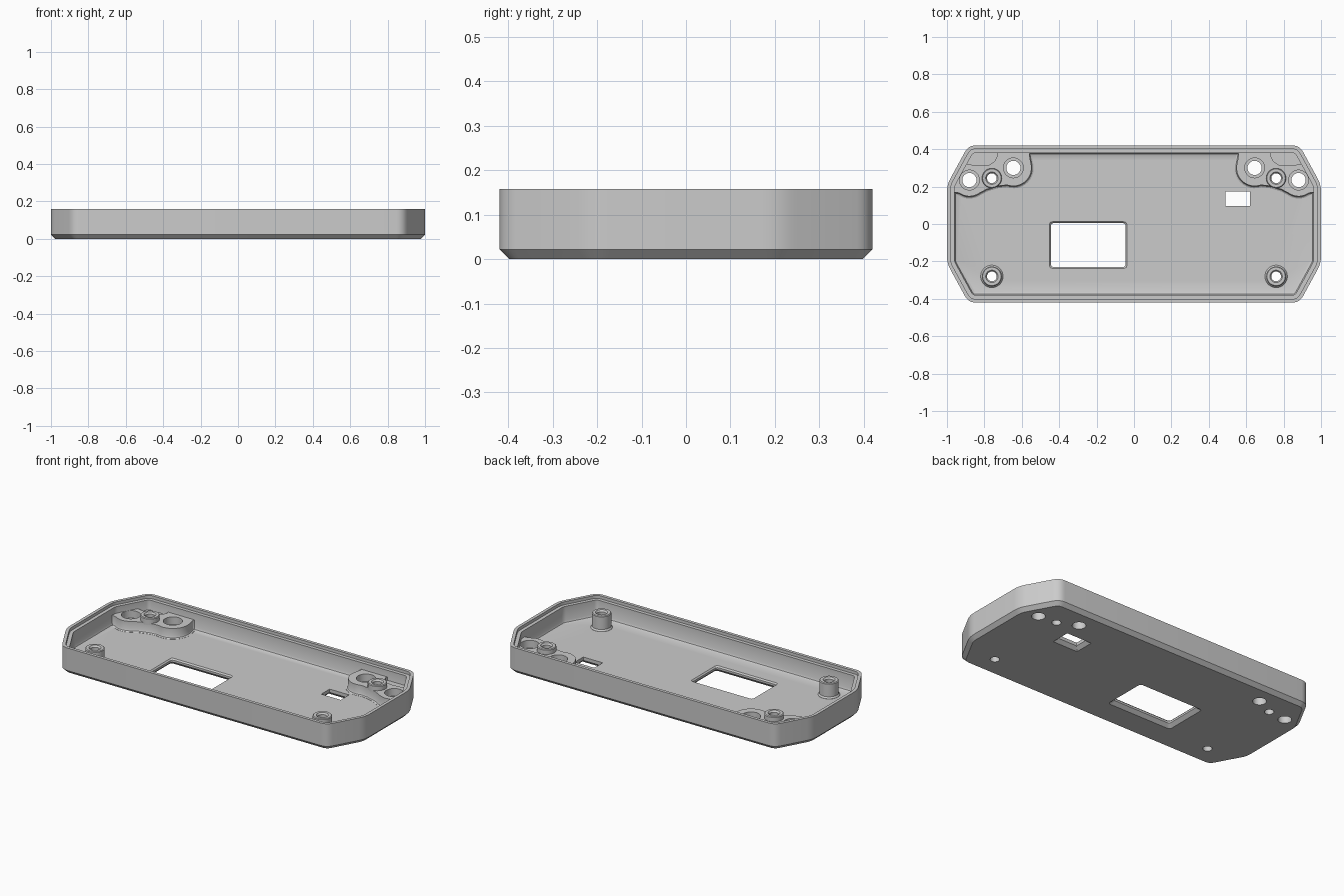
import bpy, bmesh, math
from mathutils import Vector

default = bpy.data.objects.get("Cube")
if default:
    bpy.data.objects.remove(default, do_unlink=True)

grey = bpy.data.materials.new("plain_grey")
grey.use_nodes = True
colour = (0.6, 0.6, 0.6, 1)
grey.diffuse_color = colour
grey.node_tree.nodes["Principled BSDF"].inputs["Base Color"].default_value = colour

FLOOR, RIM, DECK, POST_TOP = 0.04, 0.158, 0.1, 0.13
NEAR_HOLE, FAR_HOLE = (-0.645, 0.3), (-0.88, 0.235)
POSTS = [(-0.76, -0.28), (-0.76, 0.245)]


def arc(centre, r, start, end, n):
    """Points on an arc, angles in degrees."""
    angles = [math.radians(start + (end - start) * i / n) for i in range(n + 1)]
    return [Vector((centre[0] + r * math.cos(a), centre[1] + r * math.sin(a))) for a in angles]


def circle(centre, r, n=40):
    return arc(centre, r, 0, 360, n)[:-1]


def rounded(corners, cut, n=6):
    """Polygon with each corner replaced by a small curve."""
    pts = [Vector(c) for c in corners]
    out = []
    for i, p in enumerate(pts):
        a = p + (pts[i - 1] - p).normalized() * cut
        b = p + (pts[(i + 1) % len(pts)] - p).normalized() * cut
        for k in range(n + 1):
            t = k / n
            out.append(a * (1 - t) ** 2 + p * 2 * t * (1 - t) + b * t * t)
    return out


def inset(pts, d):
    """Move a counter-clockwise outline inwards by d."""
    pts = [Vector(p) for p in pts]
    out = []
    for i, p in enumerate(pts):
        e1 = (p - pts[i - 1]).normalized()
        e2 = (pts[(i + 1) % len(pts)] - p).normalized()
        n1, n2 = Vector((-e1.y, e1.x)), Vector((-e2.y, e2.x))
        out.append(p + (n1 + n2) * d / max(1 + n1.dot(n2), 0.4))
    return out


def loft(bm, rings, side=1):
    """Join counter-clockwise (outline, z) rings into a closed solid; side -1 mirrors it."""
    loops = [[bm.verts.new((p.x * side, p.y, z)) for p in pts[::side]] for pts, z in rings]
    n = len(loops[0])
    bm.faces.new(loops[0][::-1])
    bm.faces.new(loops[-1])
    for low, high in zip(loops, loops[1:]):
        for i in range(n):
            j = (i + 1) % n
            bm.faces.new((low[i], low[j], high[j], high[i]))


def lathe(bm, centre, profile, side=1):
    loft(bm, [(circle(centre, r), z) for r, z in profile], side)


def finish(name, bm):
    mesh = bpy.data.meshes.new(name)
    bm.to_mesh(mesh)
    bm.free()
    mesh.materials.append(grey)
    obj = bpy.data.objects.new(name, mesh)
    bpy.context.collection.objects.link(obj)
    return obj


parts = []

# Tray: chamfered base, stepped rim, filleted inside floor
quarter = [(1, 0.21), (0.885, 0.42)]
corners = quarter + [(-x, y) for x, y in quarter[::-1]]
corners += [(-x, -y) for x, y in corners]
profile = [(0.022, 0), (0, 0.022), (0, RIM), (0.019, RIM), (0.019, RIM - 0.018),
           (0.04, RIM - 0.018), (0.04, FLOOR + 0.016), (0.045, FLOOR + 0.005), (0.056, FLOOR)]
bm = bmesh.new()
loft(bm, [(rounded(inset(corners, d), 0.04 - 0.6 * d), z) for d, z in profile])
parts.append(finish("tray", bm))

# Outlines of the raised mounting deck and the lower shelf behind it
deck = [Vector(p) for p in [(-0.975, 0.17), (-0.945, 0.168)]]
deck += arc(FAR_HOLE, 0.087, 235, 300, 8) + [Vector((-0.79, 0.185)), Vector((-0.73, 0.203))]
deck += arc(NEAR_HOLE, 0.097, 250, 370, 16)
deck += [Vector(p) for p in [(-0.556, 0.35), (-0.56, 0.372), (-0.55, 0.395), (-0.735, 0.395),
                             (-0.73, 0.365), (-0.745, 0.335), (-0.775, 0.316), (-0.81, 0.312),
                             (-0.86, 0.315), (-0.915, 0.325), (-0.97, 0.215)]]
shelf = [Vector(p) for p in [(-0.91, 0.3), (-0.72, 0.3), (-0.72, 0.39), (-0.875, 0.39)]]

for side, label in ((1, "right"), (-1, "left")):
    bm = bmesh.new()
    loft(bm, [(inset(deck, -0.012), FLOOR - 0.01), (inset(deck, -0.012), FLOOR + 0.001),
              (inset(deck, -0.004), FLOOR + 0.005), (deck, FLOOR + 0.014), (deck, DECK)], side)
    parts.append(finish(label + "_mounting_deck", bm))
    bm = bmesh.new()
    loft(bm, [(shelf, FLOOR - 0.01), (shelf, DECK - 0.02)], side)
    parts.append(finish(label + "_shelf", bm))
    # Screw posts with a flared foot
    for centre, place, base in zip(POSTS, ("front", "back"), (FLOOR, DECK)):
        foot = 0.06 if place == "front" else 0.053
        bm = bmesh.new()
        lathe(bm, centre, [(foot, base - 0.01), (foot, base + 0.001), (0.053, base + 0.01),
                           (0.053, POST_TOP - 0.004), (0.049, POST_TOP)], side)
        parts.append(finish(f"{label}_{place}_post", bm))

# One cutter for every opening
bm = bmesh.new()
for side in (1, -1):
    for centre in POSTS:
        lathe(bm, centre, [(0.026, -0.02), (0.026, 0.12), (0.036, 0.134), (0.036, 0.2)], side)
    for centre in (NEAR_HOLE, FAR_HOLE):
        lathe(bm, centre, [(0.038, -0.02), (0.038, 0.055), (0.053, 0.055), (0.053, 0.2)], side)
for x0, x1, y0, y1, cut in ((-0.445, -0.045, -0.23, 0.005, 0.018), (0.49, 0.62, 0.095, 0.175, 0.003)):
    frame = [(x0, y0), (x1, y0), (x1, y1), (x0, y1)]
    top = 0.008 if x0 < 0 else 0
    loft(bm, [(rounded(inset(frame, d), cut), z) for d, z in (
        (-0.03, -0.01), (0, 0.02), (0, FLOOR - 0.008), (-top, FLOOR + 0.001), (-top, 0.2))])
cutter = finish("opening_cutter", bm)
cutter.hide_render = True

# Cut the openings, then bake the result into each part
for obj in parts:
    mod = obj.modifiers.new("openings", 'BOOLEAN')
    mod.operation, mod.solver, mod.object = 'DIFFERENCE', 'EXACT', cutter
depsgraph = bpy.context.evaluated_depsgraph_get()
baked = [bpy.data.meshes.new_from_object(obj.evaluated_get(depsgraph)) for obj in parts]
for obj, mesh in zip(parts, baked):
    obj.modifiers.clear()
    obj.data = mesh
bpy.data.objects.remove(cutter, do_unlink=True)

bpy.ops.object.select_all(action='DESELECT')
for obj in parts:
    obj.select_set(True)
bpy.context.view_layer.objects.active = parts[0]
bpy.ops.object.shade_smooth_by_angle(angle=math.radians(30))
